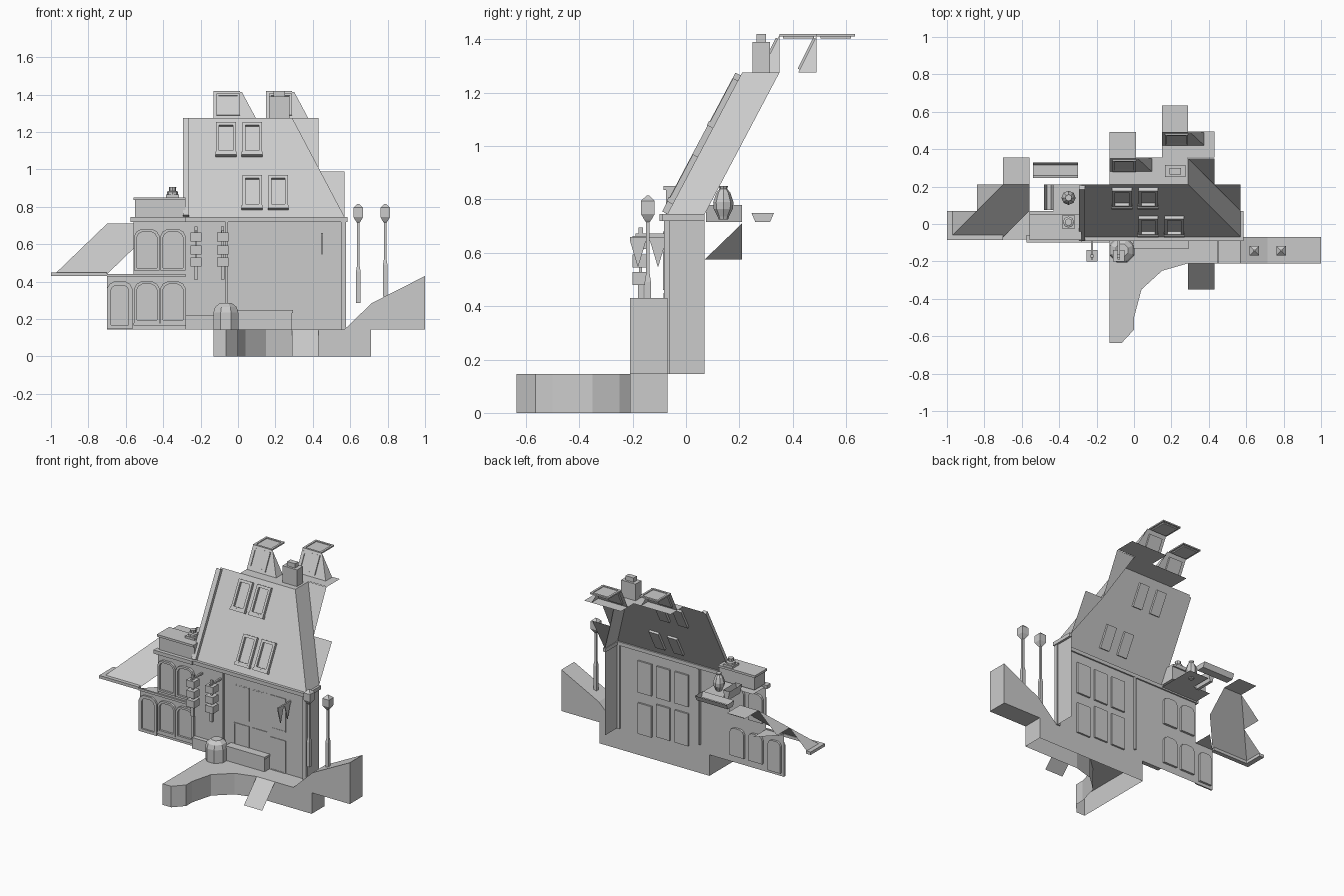
import bpy
from math import sin, cos, pi

if "Cube" in bpy.data.objects:
    bpy.data.objects.remove(bpy.data.objects["Cube"])


def mesh(name, verts, faces):
    me = bpy.data.meshes.new(name)
    me.from_pydata(verts, [], faces)
    me.update()
    ob = bpy.data.objects.new(name, me)
    bpy.context.collection.objects.link(ob)
    return ob


def sheet(name, *polys):
    v, f = [], []
    for p in polys:
        f.append(list(range(len(v), len(v) + len(p))))
        v += p
    return mesh(name, v, f)


def loft(name, a, b, caps=True):
    n = len(a)
    f = [[i, (i + 1) % n, n + (i + 1) % n, n + i] for i in range(n)]
    if caps:
        f += [list(range(n))[::-1], list(range(n, 2 * n))]
    return mesh(name, a + b, f)


def box(name, x0, x1, y0, y1, z0, z1):
    q = [(x0, y0), (x1, y0), (x1, y1), (x0, y1)]
    return loft(name, [(x, y, z0) for x, y in q], [(x, y, z1) for x, y in q])


def lathe(name, x, y, prof, n=8, rot=0.0):
    v = [(x + r * cos(rot + 2 * pi * k / n), y + r * sin(rot + 2 * pi * k / n), z)
         for r, z in prof for k in range(n)]
    f = [[i * n + k, i * n + (k + 1) % n, (i + 1) * n + (k + 1) % n, (i + 1) * n + k]
         for i in range(len(prof) - 1) for k in range(n)]
    f += [list(range(n))[::-1], list(range(len(v) - n, len(v)))]
    return mesh(name, v, f)


def framed(name, outer, inner, place, front, back):
    # raised rim around a recessed pane, also seen from behind
    n = len(outer)
    v = [place(u, w, 0) for u, w in outer] + [place(u, w, front) for u, w in outer]
    v += [place(u, w, front) for u, w in inner] + [place(u, w, 0.002) for u, w in inner]
    v += [place(u, w, back) for u, w in inner] + [place(u, w, 0) for u, w in inner]
    f = []
    for a, b in ((0, 1), (1, 2), (2, 3), (4, 5)):
        f += [[a * n + i, a * n + (i + 1) % n, b * n + (i + 1) % n, b * n + i] for i in range(n)]
    f += [list(range(3 * n, 4 * n)), list(range(4 * n, 5 * n))[::-1]]
    return mesh(name, v, f)


def rect(x0, x1, z0, z1, m=0.0):
    return [(x0 + m, z0 + m), (x1 - m, z0 + m), (x1 - m, z1 - m), (x0 + m, z1 - m)]


def arch(x0, x1, z0, z1, m=0.0):
    x0, x1, z1 = x0 + m, x1 - m, z1 - m
    c = (x1 - x0) * 0.27
    return [(x0, z0 + m), (x1, z0 + m), (x1, z1 - c), (x1 - c * .35, z1 - c * .35), (x1 - c, z1),
            (x0 + c, z1), (x0 + c * .35, z1 - c * .35), (x0, z1 - c)]


F = -0.07                      # facade plane
B, T = 0.745, 1.275            # roof bottom and top


def wall(u, w, d):
    return (u, F - d, w)


def roof(u, w, d):
    return (u, F + (w - B) * .28 / (T - B) - .88 * d, w + .47 * d)


# quay with curved edge
quay = [(-.13, -.635), (-.065, -.635), (0, -.565), (0, -.5), (.04, -.35), (.15, -.25),
        (.29, -.21), (.71, -.21), (.71, F), (-.13, F)]
lo = [(x, y, 0) for x, y in quay]
hi = [(x, y, .145) for x, y in quay]
loft("quay_walls", lo, hi, caps=False)
sheet("quay_top", hi)
sheet("slipway", [(.29, -.35, 0), (.43, -.35, 0), (.43, -.21, .145), (.29, -.21, .145)])
# rising street on the right
ramp = [(.57, .145), (.71, .145), (1, .145), (1, .43), (.715, .285)]
loft("street_ramp", [(x, -.21, z) for x, z in ramp], [(x, F, z) for x, z in ramp])

# facade sheets
sheet("main_wall", [(x, F, z) for x, z in rect(-.28, .57, .145, B)])
sheet("side_wall", [(.57, F, .145), (.57, .07, .145), (.57, .07, B), (.57, F, B)])
sheet("wing_wall", [(x, F, z) for x, z in
                    [(-.7, .145), (-.28, .145), (-.28, .73), (-.56, .73), (-.56, .43), (-.7, .43)]])
box("drain_pipe", -.066, -.054, F - .012, F + .015, .2, .72)
box("corner_pilaster", .55, .578, F - .012, F + .01, .145, .72)
box("eave_cornice", -.3, .585, F - .02, F + .01, .72, B)
box("side_cornice", .565, .585, F, .07, .72, B)

# windows and door
for i, x in enumerate((.02, .16, .30)):
    z0 = .145 if i == 2 else .16
    framed("lower_window", rect(x, x + .115, z0, .395 if i < 2 else .37),
           rect(x, x + .115, z0, .395 if i < 2 else .37, .006), wall, .004, -.012)
    framed("upper_window", rect(x, x + .115, .43, .66), rect(x, x + .115, .43, .66, .006),
           wall, .004 if i == 2 else .001, -.012)

# wing arches
for x in (-.555, -.415):
    for z0, z1 in ((.18, .4), (.46, .68)):
        framed("arch_window", arch(x, x + .135, z0, z1), arch(x, x + .135, z0, z1, .014),
               wall, .016, -.015)
framed("end_arch", arch(-.7, -.565, .147, .4), arch(-.7, -.565, .147, .4, .02), wall, .012, -.015)
for z in (.165, .425):
    box("wing_ledge", -.7 if z > .4 else -.56, -.28, F - .012, F, z, z + .015)

# wing roof terrace
sheet("terrace", [(-.56, F, .73), (-.28, F, .73), (-.28, .21, .73), (-.43, .21, .73),
                  (-.43, .07, .73), (-.56, .07, .73)])
box("terrace_cornice", -.575, -.28, F - .03, F + .01, .72, .745)
box("terrace_parapet", -.55, -.28, F - .005, .04, .745, .835)
box("parapet_cap", -.56, -.28, F - .015, .05, .835, .85)
urn = [(.018, 0), (.022, .012), (.036, .04), (.038, .065), (.026, .1), (.014, .115), (.018, .125)]
lathe("urn", -.35, .14, [(r, .725 + z) for r, z in urn], 8)
box("vent_base", -.385, -.315, -.025, .045, .85, .865)
lathe("vent", -.35, .01, [(.03, .865), (.03, .88), (.018, .885), (.02, .905)], 8)


def trough(name, along_y, a0, a1, b0, b1, z0, z1):
    prof = [(b0, z1), (b0 + .015, z0), (b1 - .015, z0), (b1, z1)]
    pt = (lambda a, b, z: (b, a, z)) if along_y else (lambda a, b, z: (a, b, z))
    sheet(name, *[[pt(a0, *prof[i]), pt(a1, *prof[i]), pt(a1, *prof[i + 1]), pt(a0, *prof[i + 1])]
                  for i in range(3)],
          [pt(a0, *p) for p in prof], [pt(a1, *p) for p in prof])


trough("short_planter", True, .075, .21, -.48, -.43, .715, .78)
trough("long_planter", False, -.54, -.3, .245, .33, .715, .75)

# low lean-to roof on the left
sheet("lean_to_roof",
      [(-.98, F, .44), (-.7, F, .44), (-.56, .07, .575), (-.56, .21, .71), (-.7, .21, .71)],
      [(-.98, F, .44), (-.84, .07, .575), (-.98, .07, .44)],
      [(-.84, .07, .575), (-.7, .21, .71), (-.84, .21, .575)],
      [(-.7, .21, .71), (-.56, .21, .71), (-.56, .355, .71), (-.7, .355, .71)],
      [(-.7, F, .435), (-.56, F, .435), (-.56, .07, .435)])
box("lean_to_gutter", -1, -.7, F - .015, F + .015, .43, .45)
box("lean_to_side_gutter", -1, -.965, F, .07, .43, .45)

# steep main roof: front slope, hip strip and valley pieces
sheet("main_roof",
      [(-.28, F, B), (.57, F, B), (.29, .21, T), (-.28, .21, T)],
      [(.57, F, B), (.57, .07, B), (.29, .35, T), (.29, .21, T)],
      [(.57, .07, B), (.57, .21, .99), (.43, .21, .99)],
      [(.43, .21, .99), (.43, .35, T), (.29, .35, T)],
      [(-.13, .21, T), (.29, .21, T), (.29, .355, T), (-.13, .355, T)],
      [(.15, .355, T), (.43, .355, T), (.43, .495, T), (.15, .495, T)])
loft("roof_edge_trim", [roof(x, B, d) for x, d in rect(-.295, -.262, 0, .022)],
     [roof(x, T - .01, d) for x, d in rect(-.295, -.262, 0, .022)])
for x, z in ((-.12, 1.075), (.02, 1.075), (.02, .79), (.16, .79)):
    x += .003
    framed("roof_window", rect(x, x + .105, z, z + .17), rect(x, x + .105, z, z + .17, .016),
           roof, .02, -.015)
    loft("window_sill", [roof(x - .003, z + a, b) for a, b in rect(-.008, .008, 0, .025)],
         [roof(x + .108, z + a, b) for a, b in rect(-.008, .008, 0, .025)])

# two attic dormers
for x, y in ((-.13, .28), (.15, .42)):
    def slope(u, w, d, y=y):
        return (u, y + (w - T) * .5 - .88 * d, w + .47 * d)
    zt = 1.415
    sheet("dormer",
          [(x, y, T), (x + .225, y, T), (x + .15, y + .07, zt), (x, y + .07, zt)],
          [(x + .225, y, T), (x + .225, y + .07, T), (x + .15, y + .07, zt)])
    framed("dormer_window", rect(x + .015, x + .14, T + .012, zt - .012),
           rect(x + .015, x + .14, T + .012, zt - .012, .012), slope, .008, -.012)
    sheet("dormer_top", [(x, y + .07, zt), (x + .14, y + .07, zt),
                         (x + .14, y + .213, zt), (x, y + .213, zt)])
    framed("dormer_top_rim", rect(x, x + .14, y + .07, y + .213), rect(x, x + .14, y + .07, y + .213, .014),
           lambda u, w, d: (u, w, zt - .005 + d), .01, -.006)
box("chimney", .165, .275, .25, .315, T, 1.39)
box("chimney_cap", .19, .25, .265, .3, 1.39, 1.42)

# hanging box lanterns
for x in (-.225, -.082):
    for z in (.615, .545, .48):
        box("hanging_box", x - .03, x + .03, -.2, -.14, z, z + .048)
    box("lantern_cap", x - .008, x + .008, -.178, -.162, .66, .695)
    box("lantern_arm", x - .006, x + .006, -.19, F, .66, .672)
    box("lantern_cord", x - .006, x + .006, -.176, -.164, .43, .66)
    box("lantern_tassel", x - .01, x + .01, -.18, -.16, .41, .48)

# pennants on a bracket
box("pennant_bar", .445, .455, -.21, F, .645, .66)
for y in (-.21, -.135):
    loft("pennant", [(.447, y, .645), (.447, y + .06, .645), (.447, y + .03, .545)],
         [(.453, y, .645), (.453, y + .06, .645), (.453, y + .03, .545)])

# street lamps
for x, z in ((.643, .21), (.787, .32)):
    z0 = max(z, .285)
    lathe("street_lamp", x, -.143,
          [(.017, z0), (.017, z0 + .17), (.01, z0 + .2), (.01, .715), (.02, .725), (.036, .745),
           (.036, .795), (.006, .815)], 4, pi / 4)

# faceted booth and low bench wall
lathe("domed_booth", -.065, -.14,
      [(.072, .145), (.072, .235), (.062, .265), (.035, .285)], 8, pi / 8)
box("bench_wall", 0, .29, -.125, F, .145, .232)
box("bench_top", -.005, .295, -.13, F, .232, .248)
box("wing_step", -.28, -.13, -.1, F, .145, .22)
